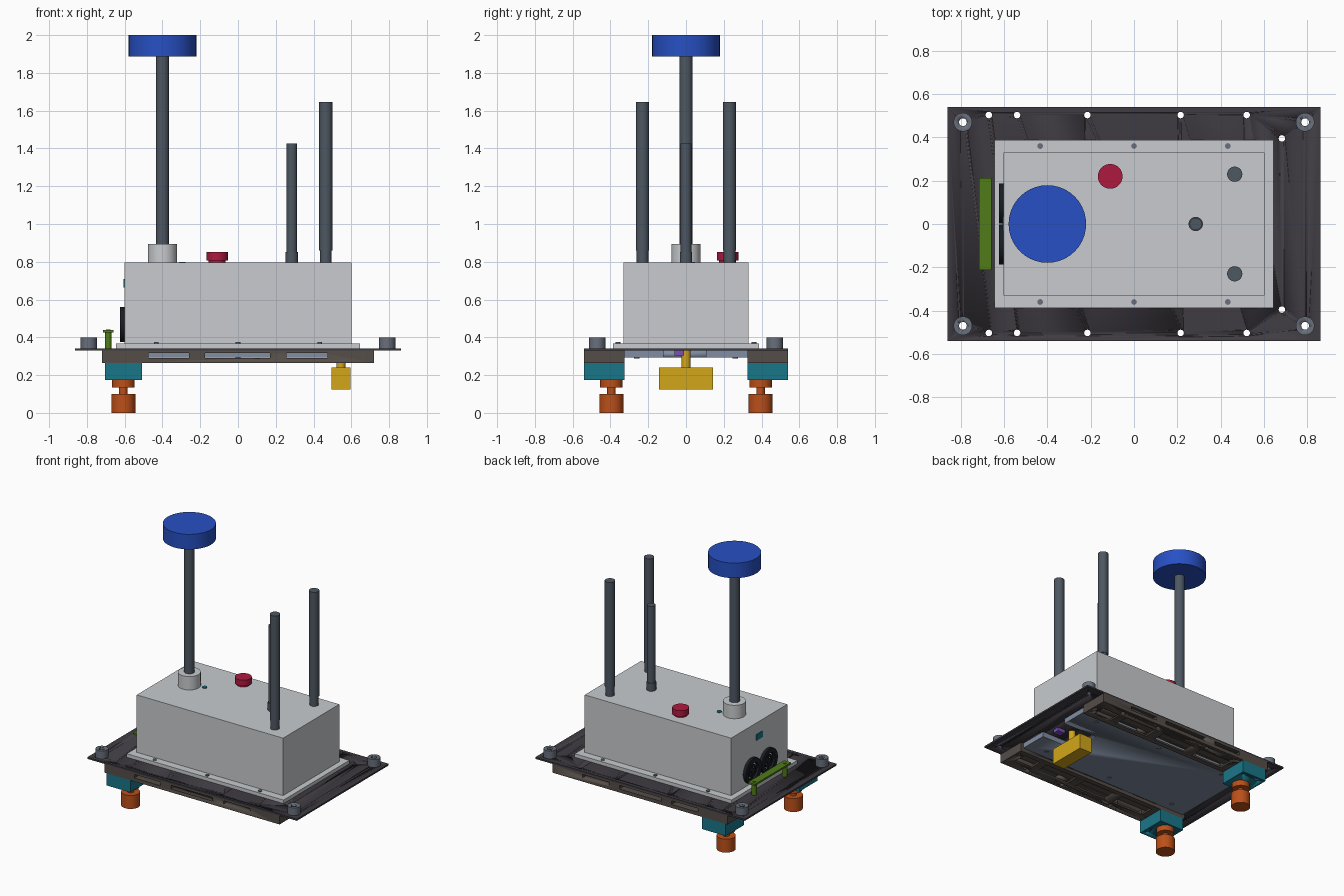
import bpy, bmesh, math
from mathutils import Matrix, Vector

if "Cube" in bpy.data.objects:
    bpy.data.objects.remove(bpy.data.objects["Cube"])


def mat(name, r, g, b):
    m = bpy.data.materials.new(name)
    m.diffuse_color = (r, g, b, 1)
    m.use_nodes = True
    m.node_tree.nodes["Principled BSDF"].inputs["Base Color"].default_value = m.diffuse_color
    return m


SHELL = mat("light_shell", .58, .60, .62)
DARK = mat("dark_plate", .05, .045, .055)
STEEL = mat("slate_steel", .075, .095, .12)
POST = mat("post_grey", .14, .16, .2)
BLUE = mat("blue", .02, .08, .55)
RED = mat("red", .42, .01, .05)
BROWN = mat("rail_brown", .09, .075, .065)
PANEL = mat("panel_slate", .22, .27, .36)
TEAL = mat("teal", .01, .18, .25)
ORANGE = mat("orange", .5, .08, .01)
YELLOW = mat("yellow", .65, .38, .01)
GREEN = mat("green", .08, .2, .01)
BLACK = mat("black", .01, .013, .018)
PURPLE = mat("purple", .2, .08, .5)


def build(name, parts, material):
    """Boxes are (x0,x1,y0,y1,z0,z1); cylinders are (x,y,r,z0,z1)."""
    bm = bmesh.new()
    for p in parts:
        if len(p) == 6:
            lo, hi = Vector(p[0::2]), Vector(p[1::2])
            size = hi - lo
            m = Matrix.Translation((lo + hi) / 2) @ Matrix.Diagonal(
                (abs(size.x), abs(size.y), abs(size.z), 1))
            bmesh.ops.create_cube(bm, size=1, matrix=m)
        else:
            x, y, r, z0, z1 = p
            bmesh.ops.create_cone(bm, cap_ends=True, segments=40, radius1=r, radius2=r,
                                  depth=z1 - z0, matrix=Matrix.Translation((x, y, (z0 + z1) / 2)))
    return finish(name, bm, material)


def finish(name, bm, material):
    bmesh.ops.recalc_face_normals(bm, faces=bm.faces)
    me = bpy.data.meshes.new(name)
    bm.to_mesh(me)
    bm.free()
    ob = bpy.data.objects.new(name, me)
    bpy.context.collection.objects.link(ob)
    if material:
        me.materials.append(material)
    bpy.ops.object.select_all(action='DESELECT')
    ob.select_set(True)
    bpy.context.view_layer.objects.active = ob
    bpy.ops.object.shade_smooth_by_angle(angle=math.radians(30))
    return ob


def cut(ob, parts):
    """Subtract a group of non-overlapping solids."""
    cutter = build("cutter", parts, None)
    cutter.hide_render = True
    mod = ob.modifiers.new("cut", 'BOOLEAN')
    mod.operation = 'DIFFERENCE'
    mod.solver = 'EXACT'
    mod.object = cutter
    bpy.context.view_layer.objects.active = ob
    bpy.ops.object.modifier_apply(modifier=mod.name)
    bpy.data.objects.remove(cutter)


def lathe_x(name, profile, centre, material):
    """Closed (x, radius) profile revolved around an axis parallel to x."""
    bm = bmesh.new()
    n = 40
    rings = [[bm.verts.new((centre[0] + x, centre[1] + r * math.cos(a), centre[2] + r * math.sin(a)))
              for x, r in profile] for a in (2 * math.pi * i / n for i in range(n))]
    k = len(profile)
    for i in range(n):
        for j in range(k):
            bm.faces.new((rings[i][j], rings[i][(j + 1) % k],
                          rings[(i + 1) % n][(j + 1) % k], rings[(i + 1) % n][j]))
    return finish(name, bm, material)


# Mounting plate with bolt and corner holes
bolts = [(x, s * .503, .015, .1, .5) for s in (-1, 1) for x in (-.67, -.54, -.215, .215, .52)]
bolts += [(.683, s * .395, .015, .1, .5) for s in (-1, 1)]
corners = [(sx * .79, sy * .47) for sx in (-1, 1) for sy in (-1, 1)]
plate = build("mounting_plate", [(-.862, .862, -.54, .54, .33, .342)], DARK)
cut(plate, bolts + [(x, y, .018, .1, .5) for x, y in corners])

# Corner bushings
for x, y in corners:
    bush = build("corner_bushing", [(x, y, .043, .342, .4)], POST)
    cut(bush, [(x, y, .018, .1, .5)])

# Enclosure and its flange
build("enclosure_flange", [(-.645, .645, -.387, .387, .342, .368)], SHELL)
build("enclosure_box", [(-.602, .602, -.33, .33, .368, .795)], SHELL)
build("flange_screws", [(x, s * .36, .013, .366, .374)
                        for x in (-.433, 0, .433) for s in (-1, 1)], POST)

# Mast with disc head
build("mast_collar", [(-.4, 0, .077, .795, .895)], SHELL)
build("mast", [(-.4, 0, .035, .895, 1.89)], STEEL)
build("mast_disc", [(-.4, 0, .179, 1.888, 2)], BLUE)
build("top_connector", [(-.295, .03, .017, .79, .8)], TEAL)

# Push button and antennas
build("button_base", [(-.11, .22, .045, .795, .81)], RED)
build("red_button", [(-.11, .22, .057, .808, .852)], RED)
for s in (-1, 1):
    build("tall_antenna", [(.465, s * .23, .031, .795, .86), (.465, s * .23, .035, .86, 1.645)], STEEL)
build("short_antenna", [(.285, 0, .033, .795, .853), (.285, 0, .028, .85, 1.425)], STEEL)

# Cooling fans and status window on the end wall
for s in (-1, 1):
    c = (-.602, s * .095, .468)
    lathe_x("fan_ring", [(0, .06), (0, .093), (-.022, .093), (-.022, .06)], c, BLACK)
    lathe_x("fan_inner_ring", [(0, .033), (0, .046), (-.014, .046), (-.014, .033)], c, BLACK)
    lathe_x("fan_hub", [(0, .001), (0, .02), (-.016, .02), (-.016, .001)], c, BLACK)
    for k in range(2):
        h, v = ((.09, .006), (.006, .09))[k]
        build("fan_spoke", [(-.613, -.602, c[1] - h * .8, c[1] + h * .8,
                             c[2] - v * .8, c[2] + v * .8)], BLACK)
build("status_window", [(-.607, -.6, -.035, .035, .665, .71)], TEAL)

# Guard bar in front of the fans
build("guard_bar", [(-.716, -.658, -.213, .213, .425, .438)], GREEN)
build("guard_posts", [(-.687, s * .18, .018, .342, .43) for s in (-1, 1)], GREEN)
build("guard_screws", [(-.687, s * .18, .012, .436, .442) for s in (-1, 1)], GREEN)

# Lower panel with a notch around the sensor
panel = build("lower_panel", [(-.7, .7, -.325, .325, .292, .329)], PANEL)
cut(panel, [(.42, .8, -.12, .105, .2, .4)])
build("panel_screws", [(x, s * .26, .014, .287, .293)
                       for x in (-.55, 0, .55) for s in (-1, 1)], POST)

for s in (-1, 1):
    # Hollow slotted side rail
    rail = build("side_rail", [(-.72, .72, s * .326, s * .54, .265, .33)], BROWN)
    cut(rail, [(-.7, .7, s * .34, s * .485, .277, .322)])
    cut(rail, [(a, b, s * .3, s * .6, .291, .318)
               for a, b in ((-.475, -.26), (-.175, .17), (.257, .475))])
    cut(rail, [(x - .13, x + .13, s * .365, s * .465, .25, .285) for x in (-.33, 0, .33)]
        + [(.52, .66, s * .365, s * .465, .25, .285)])
    cut(rail, [b for b in bolts if b[1] * s > 0])

    # Foot block and stepped foot
    block = build("foot_block", [(-.705, -.508, s * .326, s * .54, .175, .266)], TEAL)
    cut(block, [b for b in bolts if b[1] * s > 0 and b[0] < -.5])
    f = (-.607, s * .395)
    build("foot", [(*f, .064, 0, .1), (*f, .022, .1, .135), (*f, .06, .135, .176)], ORANGE)

# Hanging sensor
build("sensor_body", [(.495, .595, -.142, .142, .125, .24)], YELLOW)
build("sensor_stem", [(.545, 0, .024, .24, .332)], YELLOW)
build("sensor_plug", [(.6, .66, -.06, -.01, .305, .331)], PURPLE)
